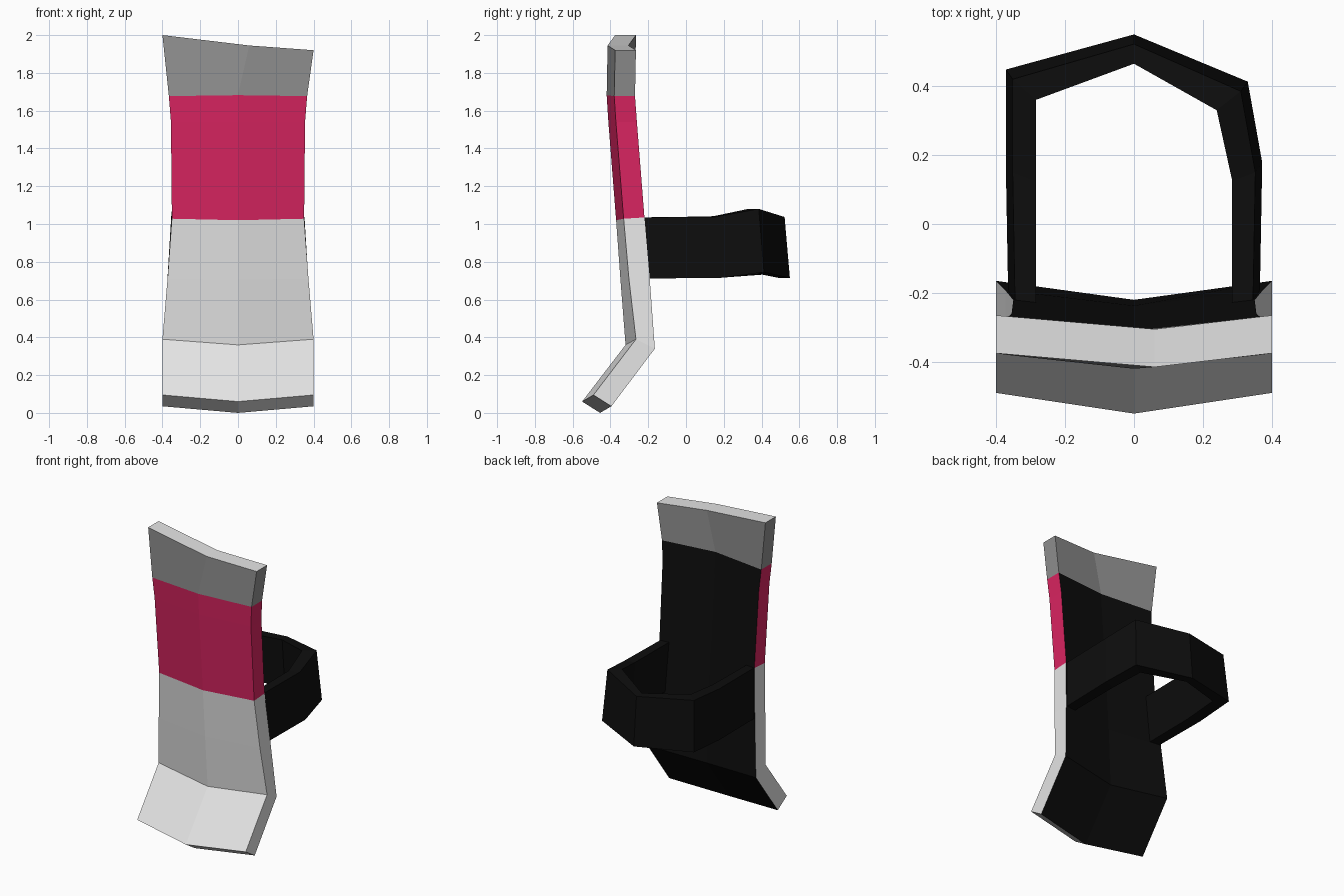
import bpy, bmesh

if "Cube" in bpy.data.objects:
    bpy.data.objects.remove(bpy.data.objects["Cube"])


def material(name, r, g, b):
    m = bpy.data.materials.new(name)
    m.diffuse_color = (r, g, b, 1)
    m.use_nodes = True
    m.node_tree.nodes["Principled BSDF"].inputs["Base Color"].default_value = m.diffuse_color
    return m


LIGHT = material("light grey", 0.78, 0.78, 0.78)
DARK = material("dark grey", 0.28, 0.28, 0.28)
RED = material("crimson", 0.70, 0.018, 0.12)
BLACK = material("black", 0.004, 0.004, 0.004)


def finish(bm, name, mats):
    bmesh.ops.recalc_face_normals(bm, faces=bm.faces)
    me = bpy.data.meshes.new(name)
    bm.to_mesh(me)
    bm.free()
    for m in mats:
        me.materials.append(m)
    ob = bpy.data.objects.new(name, me)
    bpy.context.collection.objects.link(ob)


# Guard plate: rows of (half width, side front y,z, side back y,z, centre dy, centre dz)
rows = [
    (0.40, -0.490, 0.095, -0.395, 0.035, -0.060, -0.035),
    (0.40, -0.265, 0.390, -0.165, 0.340, -0.055, -0.030),
    (0.373, -0.302, 0.710, -0.192, 0.710, -0.045, -0.005),
    (0.350, -0.330, 1.028, -0.220, 1.035, -0.040, -0.008),
    (0.355, -0.371, 1.540, -0.260, 1.540, -0.040, 0.0),
    (0.366, -0.380, 1.677, -0.270, 1.677, -0.040, 0.005),
    (0.40, -0.375, 1.960, -0.265, 1.960, -0.040, -0.015),
]
bm = bmesh.new()
rings = []
for i, (w, fy, fz, by, bz, dy, dz) in enumerate(rows):
    tilt = 0.04 if i == len(rows) - 1 else 0     # slanted top edge
    cx = 0.06 if tilt else 0
    co = [(-w, fy, fz + tilt), (cx, fy + dy, fz + dz), (w, fy, fz - tilt),
          (w, by, bz - tilt), (cx, by + dy, bz + dz), (-w, by, bz + tilt)]
    rings.append([bm.verts.new(c) for c in co])
for i in range(len(rings) - 1):
    a, b = rings[i], rings[i + 1]
    for k in range(6):
        n = (k + 1) % 6
        f = bm.faces.new((a[k], a[n], b[n], b[k]))
        if i == 5:
            f.material_index = 1                 # dark top band
        elif k in (3, 4):
            f.material_index = 3                 # black lining
        elif i >= 3:
            f.material_index = 2                 # crimson band
for r in (rings[0], rings[-1]):                  # end caps
    bm.faces.new((r[0], r[1], r[4], r[5]))
    bm.faces.new((r[1], r[2], r[3], r[4]))
finish(bm, "guard_plate", [LIGHT, DARK, RED, BLACK])

# Strap: stations of (outer x, outer y, inner x, inner y, top z, bottom z) at the top edge
stations = [
    (-0.345, -0.235, -0.285, -0.235, 1.035, 0.712),
    (-0.352, 0.150, -0.285, 0.125, 1.040, 0.715),
    (-0.352, 0.420, -0.285, 0.360, 1.065, 0.735),
    (0.0, 0.522, 0.0, 0.465, 1.037, 0.714),
    (0.310, 0.385, 0.240, 0.330, 1.080, 0.745),
    (0.352, 0.150, 0.285, 0.125, 1.037, 0.714),
    (0.345, -0.235, 0.285, -0.235, 1.035, 0.712),
]
bm = bmesh.new()
rings = []
for ox, oy, ix, iy, zt, zb in stations:
    s = (ox > 0) - (ox < 0)
    flare = 0.02 * s                             # lower edge is wider and further back
    co = [(ox, oy, zt), (ox + flare, oy + 0.028, zb),
          (ix + flare * 0.5, iy + 0.028, zb), (ix, iy, zt)]
    rings.append([bm.verts.new(c) for c in co])
for a, b in zip(rings, rings[1:]):
    for k in range(4):
        n = (k + 1) % 4
        bm.faces.new((a[k], a[n], b[n], b[k]))
bm.faces.new(rings[0])
bm.faces.new(rings[-1])
finish(bm, "strap", [BLACK])
